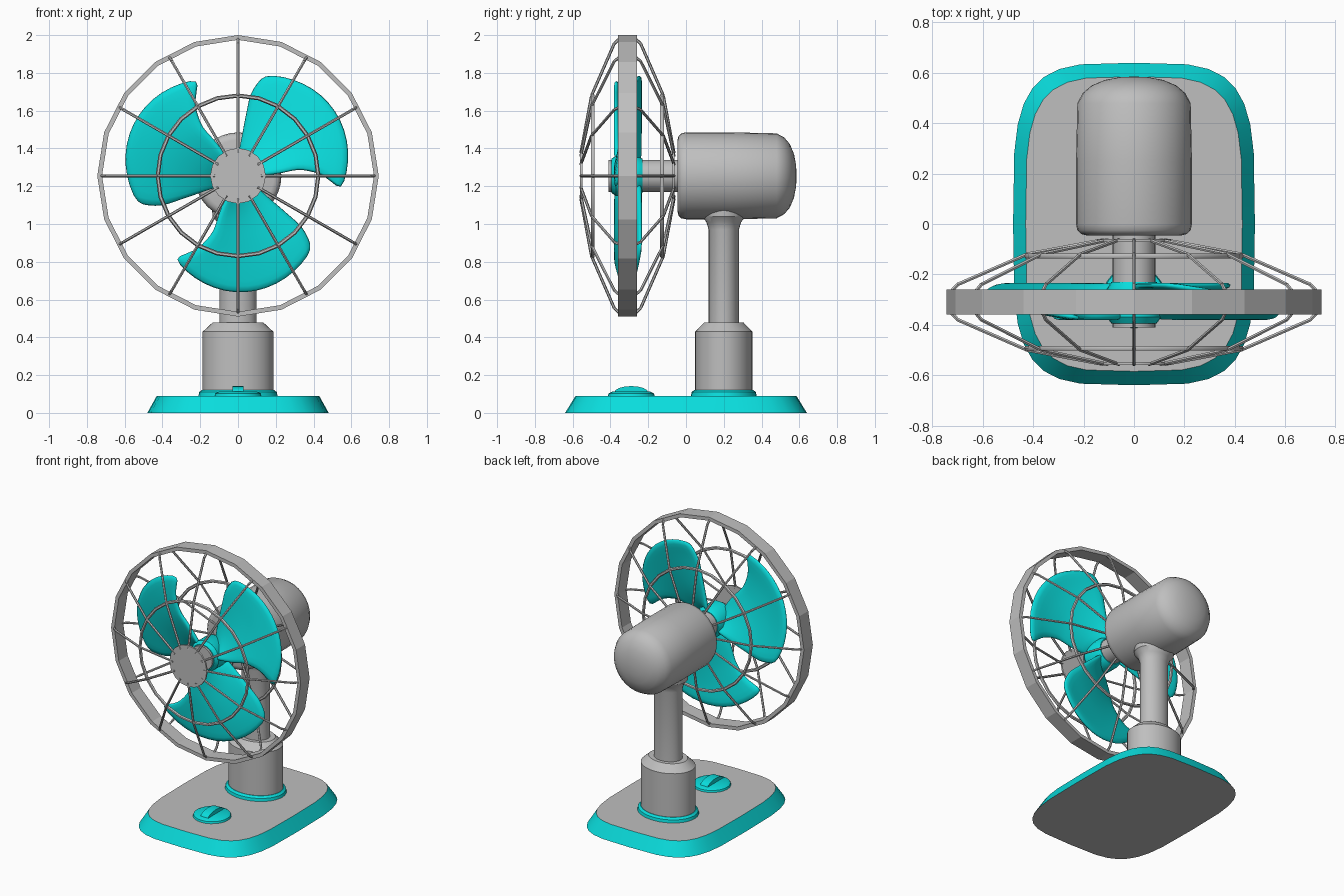
import bpy, bmesh, math
from math import sin, cos, pi, radians
from mathutils import Matrix, Vector

cube = bpy.data.objects.get("Cube")
if cube:
    bpy.data.objects.remove(cube, do_unlink=True)


def material(name, rgb):
    m = bpy.data.materials.new(name)
    m.use_nodes = True
    m.diffuse_color = (*rgb, 1)
    m.node_tree.nodes["Principled BSDF"].inputs["Base Color"].default_value = (*rgb, 1)
    return m


GREY = material("light grey", (0.52, 0.52, 0.52))
TEAL = material("teal", (0.003, 0.72, 0.72))
AXIS_Z = 1.255
MID_Y = -0.31  # middle plane of the cage


def finish(name, bm, mats, smooth=35):
    bmesh.ops.recalc_face_normals(bm, faces=bm.faces)
    mesh = bpy.data.meshes.new(name)
    bm.to_mesh(mesh)
    bm.free()
    ob = bpy.data.objects.new(name, mesh)
    bpy.context.collection.objects.link(ob)
    for m in mats:
        mesh.materials.append(m)
    if smooth:
        bpy.ops.object.select_all(action="DESELECT")
        ob.select_set(True)
        bpy.context.view_layer.objects.active = ob
        bpy.ops.object.shade_smooth_by_angle(angle=radians(smooth))
    return ob


def stack(bm, outlines, closed=False):
    """Skin a list of outlines; cap the ends, or join last to first."""
    rings = [[bm.verts.new(p) for p in o] for o in outlines]
    n = len(rings[0])
    pairs = list(zip(rings, rings[1:])) + ([(rings[-1], rings[0])] if closed else [])
    for a, b in pairs:
        for i in range(n):
            j = (i + 1) % n
            bm.faces.new((a[i], a[j], b[j], b[i]))
    if not closed:
        bm.faces.new(rings[0])
        bm.faces.new(rings[-1])


def along_y(name, profile, mat, sides, closed=False, smooth=35):
    """Lathe of (y, radius) pairs about the fan axis."""
    bm = bmesh.new()
    stack(bm, [[(r * sin(2 * pi * i / sides), y, AXIS_Z + r * cos(2 * pi * i / sides))
                for i in range(sides)] for y, r in profile], closed)
    return finish(name, bm, [mat], smooth)


def upright(name, profile, mat, y0, sides=32):
    """Oval lathe of (z, x radius, y radius)."""
    bm = bmesh.new()
    stack(bm, [[(rx * cos(2 * pi * i / sides), y0 + ry * sin(2 * pi * i / sides), z)
                for i in range(sides)] for z, rx, ry in profile])
    return finish(name, bm, [mat])


def rod(bm, a, b, r, sides=6):
    a, b = Vector(a), Vector(b)
    d = b - a
    m = Matrix.Translation((a + b) / 2) @ d.to_track_quat("Z", "Y").to_matrix().to_4x4()
    bmesh.ops.create_cone(bm, cap_ends=True, segments=sides, radius1=r, radius2=r,
                          depth=d.length, matrix=m)


# Base: tapered rounded slab, teal rim with grey top and bottom
def rounded(rx, ry, z, n=32):
    pts = []
    for i in range(n):
        c, s = cos(2 * pi * i / n), sin(2 * pi * i / n)
        pts.append((rx * math.copysign(abs(c) ** 0.5, c), ry * math.copysign(abs(s) ** 0.5, s), z))
    return pts


bm = bmesh.new()
stack(bm, [rounded(0.48, 0.64, 0), rounded(0.43, 0.585, 0.09)])
bm.normal_update()
for f in bm.faces:
    f.material_index = 0 if abs(f.normal.z) > 0.9 else 1
finish("base", bm, [GREY, TEAL])

# Stand
upright("stand_collar", [(0.085, 0.21, 0.175), (0.11, 0.205, 0.17), (0.122, 0.19, 0.155)], TEAL, 0.2)
upright("stand_socket", [(0.1, 0.187, 0.152), (0.43, 0.187, 0.152), (0.478, 0.135, 0.105)], GREY, 0.2)
upright("stand_post", [(0.46, 0.098, 0.08), (0.97, 0.098, 0.08), (1.01, 0.11, 0.092),
                       (1.04, 0.135, 0.115), (1.12, 0.14, 0.12)], GREY, 0.2)

# Control knob with an arched grip
upright("knob", [(0.085, 0.125, 0.125), (0.103, 0.12, 0.12), (0.113, 0.1, 0.1)], TEAL, -0.29, 24)
bm = bmesh.new()
arch = [(-0.29 - 0.09 * cos(pi * i / 8), 0.108 + 0.034 * sin(pi * i / 8)) for i in range(9)]
stack(bm, [[(x, y, z) for y, z in arch] for x in (-0.03, 0.03)])
finish("knob_grip", bm, [TEAL])

# Motor housing and shaft
along_y("motor_housing", [(-0.045, 0.19), (-0.04, 0.21), (-0.025, 0.225), (0.0, 0.23), (0.25, 0.23),
                          (0.48, 0.225), (0.52, 0.203), (0.55, 0.168), (0.572, 0.115),
                          (0.583, 0.055), (0.585, 0.01)], GREY, 32)
along_y("shaft", [(-0.41, 0.085), (-0.03, 0.085)], GREY, 20)
along_y("blade_hub", [(-0.395, 0.09), (-0.37, 0.108), (-0.26, 0.108), (-0.23, 0.09)], TEAL, 24)

# Blades: twisted fans between a leading and a trailing edge
LEAD = (90, 85, 83, 82, 76)
TRAIL = (0, 2, 6, 1, -9)


def edge(table, t):
    k = min(int(t * 4), 3)
    return table[k] + (table[k + 1] - table[k]) * (t * 4 - k)


for b, label in enumerate(("right", "left", "lower")):
    bm = bmesh.new()
    nt, nu = 8, 8
    grid = []
    for i in range(nt + 1):
        t = i / nt
        row = []
        for j in range(nu + 1):
            u = j / nu
            r = 0.08 + (0.475 + 0.07 * sin(pi * u)) * t
            a = radians(edge(LEAD, t) * (1 - u) + edge(TRAIL, t) * u + 120 * b)
            row.append(bm.verts.new((r * cos(a), -0.24 - 0.135 * u, AXIS_Z + r * sin(a))))
        grid.append(row)
    for i in range(nt):
        for j in range(nu):
            bm.faces.new((grid[i][j], grid[i + 1][j], grid[i + 1][j + 1], grid[i][j + 1]))
    blade = finish("blade_" + label, bm, [TEAL], 60)
    solid = blade.modifiers.new("thickness", "SOLIDIFY")
    solid.thickness = 0.028
    solid.offset = 0
    blade.modifiers.new("rounding", "SUBSURF").levels = 1
    blade.modifiers["rounding"].render_levels = 1

# Cage: outer band, then mirrored front and back halves
along_y("cage_band", [(-0.36, 0.745), (-0.26, 0.745), (-0.26, 0.72), (-0.36, 0.72)],
        GREY, 20, closed=True, smooth=0)

for label, side in (("front", -1), ("back", 1)):
    def at(r, depth, a):
        return (r * sin(a), MID_Y + side * depth, AXIS_Z + r * cos(a))

    along_y("cage_disc_" + label, [(MID_Y + side * 0.238, 0.147), (MID_Y + side * 0.25, 0.147)], GREY, 16)
    ring = [(MID_Y + side * 0.183 + 0.011 * sin(pi * k / 3), 0.425 + 0.011 * cos(pi * k / 3))
            for k in range(6)]
    along_y("cage_ring_" + label, ring, GREY, 24, closed=True, smooth=60)
    bm = bmesh.new()
    for k in range(12):
        a = 2 * pi * k / 12
        path = [at(0.12, 0.247, a), at(0.425, 0.19, a), at(0.70, 0.07, a), at(0.728, 0.04, a)]
        for p, q in zip(path, path[1:]):
            rod(bm, p, q, 0.008)
    finish("cage_spokes_" + label, bm, [GREY])
